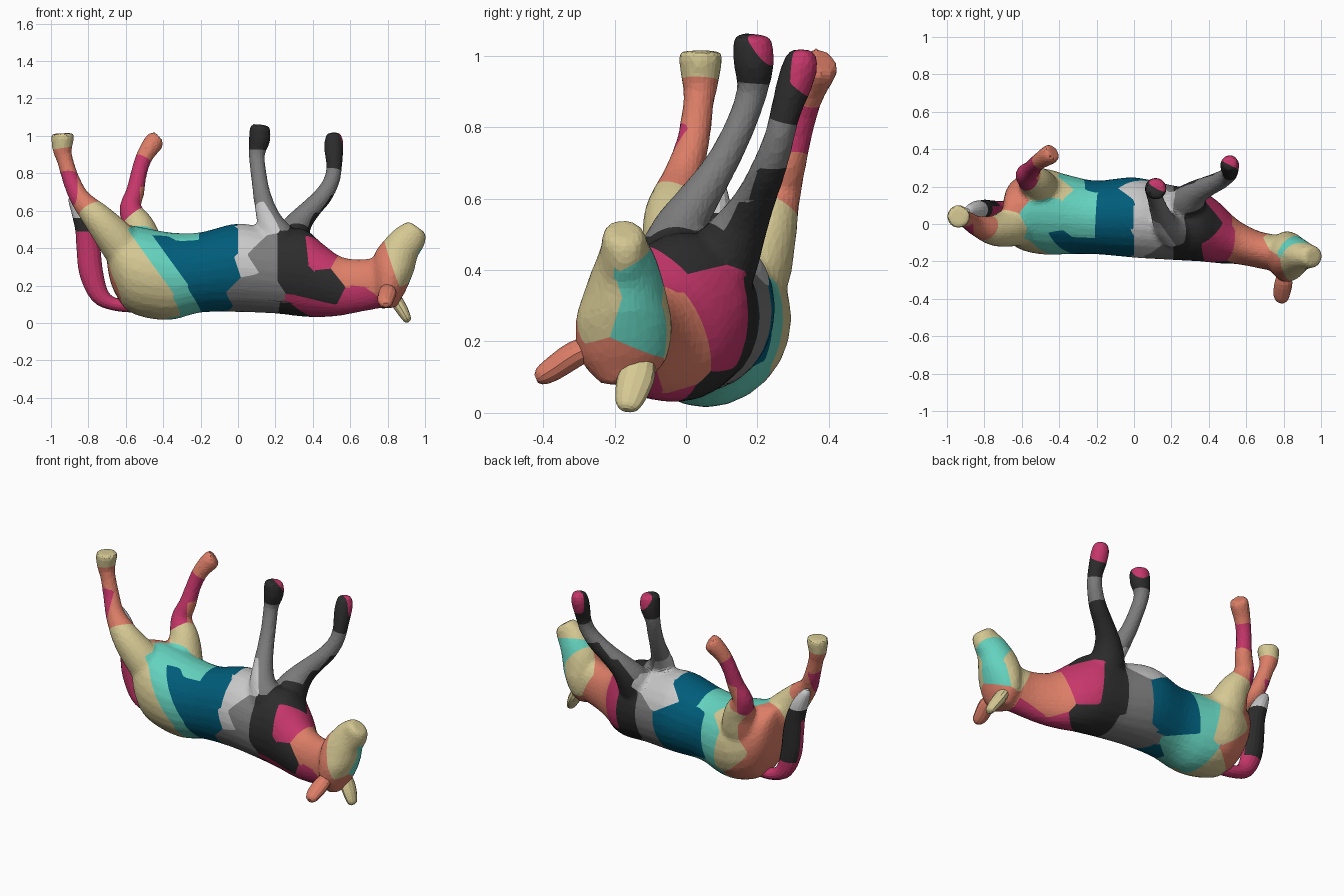
import bpy, bmesh, math
from mathutils import Vector


# Materials
def lin(c):
    c /= 255
    return c / 12.92 if c <= 0.04045 else ((c + 0.055) / 1.055) ** 2.4


COLOURS = {
    "sand": (213, 200, 147), "coral": (220, 126, 103), "crimson": (198, 54, 106),
    "charcoal": (44, 44, 44), "mid_grey": (124, 124, 124), "light_grey": (200, 200, 200),
    "deep_blue": (0, 92, 122), "turquoise": (100, 210, 190),
}
NAMES = list(COLOURS)
MATS = []
for name, rgb in COLOURS.items():
    m = bpy.data.materials.new(name)
    m.diffuse_color = (*[lin(c) for c in rgb], 1)
    MATS.append(m)


# Smooth curve through rows of (x, y, z, half width, half depth)
def resample(rows, n=5):
    out = []
    for i in range(len(rows) - 1):
        p0, p1 = rows[max(i - 1, 0)], rows[i]
        p2, p3 = rows[i + 1], rows[min(i + 2, len(rows) - 1)]
        for k in range(n):
            t = k / n
            out.append([0.5 * (2 * b + (c - a) * t + (2 * a - 5 * b + 4 * c - d) * t * t
                               + (3 * b - a - 3 * c + d) * t ** 3)
                        for a, b, c, d in zip(p0, p1, p2, p3)])
    out.append(list(rows[-1]))
    return out


# Elliptical tube along the curve, added to a bmesh; a fixed axis keeps all sections parallel
def loft(bm, rows, ref=(0, 1, 0), sides=24, n=5, axis=None):
    rows = resample(rows, n)
    pts = [Vector(r[:3]) for r in rows]
    rings = []
    for i, r in enumerate(rows):
        t = Vector(axis) if axis else (pts[min(i + 1, len(pts) - 1)] - pts[max(i - 1, 0)]).normalized()
        ref_v = Vector(ref)
        u = (ref_v - t * ref_v.dot(t)).normalized()
        v = t.cross(u)
        rings.append([bm.verts.new(pts[i] + u * (r[3] * math.cos(a)) + v * (r[4] * math.sin(a)))
                      for a in (2 * math.pi * k / sides for k in range(sides))])
    for a, b in zip(rings, rings[1:]):
        for k in range(sides):
            j = (k + 1) % sides
            bm.faces.new((a[k], a[j], b[j], b[k]))
    bm.faces.new(rings[0][::-1])
    bm.faces.new(rings[-1])


def finish(name, bm):
    bmesh.ops.recalc_face_normals(bm, faces=bm.faces[:])
    me = bpy.data.meshes.new(name)
    bm.to_mesh(me)
    bm.free()
    ob = bpy.data.objects.new(name, me)
    bpy.context.collection.objects.link(ob)
    return ob


def apply_modifiers(ob):
    dg = bpy.context.evaluated_depsgraph_get()
    me = bpy.data.meshes.new_from_object(ob.evaluated_get(dg))
    ob.modifiers.clear()
    ob.data = me


# Cut the mesh where the colour changes, then colour the faces
def paint(ob, rule):
    bm = bmesh.new()
    bm.from_mesh(ob.data)
    bmesh.ops.triangulate(bm, faces=bm.faces[:])
    tone = {v: rule(v.co) for v in bm.verts}
    cuts = []
    for e in bm.edges[:]:
        a, b = e.verts
        if tone[a] != tone[b]:
            lo, hi = 0.0, 1.0
            for _ in range(10):
                mid = (lo + hi) / 2
                lo, hi = (mid, hi) if rule(a.co.lerp(b.co, mid)) == tone[a] else (lo, mid)
            cuts.append(bmesh.utils.edge_split(e, a, min(max(lo, .02), .98))[1])
    if cuts:
        bmesh.ops.connect_verts(bm, verts=cuts)
    bm.to_mesh(ob.data)
    bm.free()
    for m in MATS:
        ob.data.materials.append(m)
    for p in ob.data.polygons:
        p.use_smooth = False
        p.material_index = NAMES.index(rule(p.center))


def limb(rows):
    return [(x, y, z, r, r) for x, y, z, r in rows]


# Trunk with neck
trunk = [
    (-.70, .06, .40, .06, .09), (-.682, .06, .37, .125, .15), (-.65, .06, .335, .17, .19),
    (-.59, .062, .295, .205, .23), (-.48, .066, .265, .23, .24), (-.35, .05, .25, .212, .233),
    (-.20, .035, .27, .197, .215), (0, .035, .295, .215, .237), (.20, .008, .275, .20, .225),
    (.35, -.01, .268, .19, .235), (.45, -.045, .228, .165, .198), (.55, -.095, .197, .12, .158),
    (.66, -.135, .20, .10, .14), (.76, -.157, .215, .098, .135), (.83, -.17, .21, .09, .10)]
# Head, muzzle upward
head = [
    (.81, -.178, .08, .06, .04), (.805, -.177, .15, .122, .078), (.82, -.174, .25, .136, .105),
    (.838, -.17, .33, .117, .115), (.878, -.168, .405, .092, .098), (.922, -.172, .458, .068, .088),
    (.95, -.175, .498, .06, .068), (.96, -.175, .512, .042, .05)]
# Legs, hooves upward
hind_near = [(-.53, .03, .28, .11), (-.63, -.01, .42, .108), (-.74, -.035, .55, .084), (-.84, -.01, .66, .056),
             (-.89, .02, .76, .047), (-.925, .035, .87, .044), (-.94, .04, .93, .053),
             (-.937, .04, 1.0, .062), (-.937, .04, 1.014, .05)]
hind_far = [(-.50, .11, .28, .12), (-.51, .18, .40, .115), (-.53, .225, .51, .088), (-.575, .262, .61, .06),
            (-.55, .288, .70, .05), (-.53, .315, .80, .044), (-.50, .34, .89, .046),
            (-.45, .372, .965, .054), (-.43, .385, .985, .046)]
fore_near = [(.25, -.04, .35, .11), (.22, -.035, .44, .10), (.18, -.015, .52, .075), (.15, .035, .60, .058),
             (.125, .10, .70, .047), (.11, .15, .80, .043), (.10, .185, .90, .044),
             (.115, .19, .98, .058), (.117, .185, 1.045, .054), (.118, .185, 1.06, .04)]
fore_far = [(.27, .07, .36, .11), (.29, .12, .46, .095), (.33, .165, .54, .07), (.39, .20, .61, .056),
            (.455, .23, .68, .05), (.50, .258, .76, .044), (.515, .278, .84, .043),
            (.512, .30, .91, .05), (.512, .32, .975, .05), (.512, .322, 1.018, .036)]

# Fuse the body into one skin, then facet it
bm = bmesh.new()
loft(bm, trunk, axis=(1, 0, 0))
loft(bm, head)
for leg in (hind_near, hind_far, fore_near, fore_far):
    loft(bm, limb(leg))
body = finish("cow_body", bm)
rm = body.modifiers.new("fuse", "REMESH")
rm.mode = "VOXEL"
rm.voxel_size = 0.014
sm = body.modifiers.new("relax", "SMOOTH")
sm.factor, sm.iterations = 0.5, 6
dc = body.modifiers.new("facet", "DECIMATE")
dc.ratio = 0.25
apply_modifiers(body)

# Patch centres: every point takes the colour of the nearest one
TRUNK_PATCHES = {
    "sand": [(-.573, -.13, .397), (-.443, -.13, .217), (-.323, -.13, .02), (-.70, -.08, .52),
             (-.46, .21, .43), (-.45, .28, .28), (-.47, .08, .02)],
    "turquoise": [(-.50, -.13, .45), (-.37, -.13, .27), (-.25, -.11, .073), (-.30, .05, .48), (-.46, .05, .48),
                  (-.34, .25, .30), (-.32, .10, .04)],
    "deep_blue": [(-.427, -.13, .503), (-.297, -.13, .323), (-.177, -.10, .126), (-.03, -.15, .28),
                  (-.04, -.14, .43), (-.11, .04, .49), (-.2, .23, .28), (-.01, .25, .31)],
    "light_grey": [(.04, -.14, .43), (.03, -.15, .30), (.11, .04, .51), (.07, .23, .44)],
    "mid_grey": [(.05, -.17, .19), (.12, -.16, .36), (.13, .20, .29), (.11, 0, .06)],
    "charcoal": [(.30, -.16, .36), (.46, -.18, .19), (.28, .17, .28), (.32, 0, .03), (.36, .02, .5)],
    "crimson": [(.44, -.15, .37), (.43, -.14, .05), (.42, .12, .29)],
    "coral": [(.60, -.17, .30), (-.70, .14, .25), (.62, -.02, .20), (-.60, .20, .12)],
}
HEAD_LEG_PATCHES = {
    "sand": [(.90, -.26, .32), (.95, -.17, .5), (.82, -.05, .3), (-.94, .04, 1.0), (-.48, .22, .54)],
    "turquoise": [(.91, -.11, .27), (.92, -.10, .37)],
    "coral": [(.76, -.25, .27), (.88, -.19, .10), (-.83, .03, .72), (-.92, .035, .87), (-.45, .36, .96),
              (-.51, .30, .66), (-.63, .18, .42)],
    "crimson": [(-.925, -.01, .74), (-.58, .25, .66), (-.54, .30, .79), (.15, .25, 1.04), (.53, .35, .95),
                (.64, -.2, .09)],
    "light_grey": [(.11, -.05, .57)],
    "mid_grey": [(.13, .09, .70), (.105, .17, .86), (.21, .01, .58), (.34, .10, .59), (.41, .17, .67),
                 (.50, .255, .77)],
    "charcoal": [(.11, .18, .99), (.40, .19, .52), (.46, .25, .61), (.515, .28, .87), (.495, .28, .95)],
}
CENTRES = [(Vector(p), c) for d in (TRUNK_PATCHES, HEAD_LEG_PATCHES) for c, ps in d.items() for p in ps]
paint(body, lambda q: min(CENTRES, key=lambda s: (s[0] - q).length_squared)[1])

# Ears
bm = bmesh.new()
loft(bm, [(.80, -.25, .19, .03, .03), (.80, -.31, .165, .047, .037), (.79, -.37, .125, .045, .034),
          (.79, -.405, .103, .034, .026), (.79, -.42, .096, .015, .012)], ref=(1, 0, 0), sides=12, n=3)
paint(finish("near_ear", bm), lambda q: "coral")
bm = bmesh.new()
loft(bm, [(.82, -.12, .17, .03, .03), (.85, -.135, .115, .05, .034), (.88, -.15, .065, .048, .031),
          (.905, -.163, .02, .034, .022), (.913, -.166, .008, .014, .01)], sides=12, n=3)
paint(finish("far_ear", bm), lambda q: "sand")

# Tail
bm = bmesh.new()
loft(bm, [(-.56, .07, .10, .04, .045), (-.66, .08, .10, .04, .034), (-.74, .08, .15, .044, .05),
          (-.785, .08, .27, .049, .063), (-.80, .08, .40, .05, .063), (-.815, .077, .50, .05, .055),
          (-.845, .075, .59, .048, .045), (-.88, .072, .66, .03, .028), (-.89, .072, .685, .01, .01)],
     sides=16, n=4)


def tail_colour(q):
    if q.z > .56:
        return "light_grey"
    return "charcoal" if q.z > .49 or (q.z > .22 and q.y > .095) else "crimson"


paint(finish("tail", bm), tail_colour)
